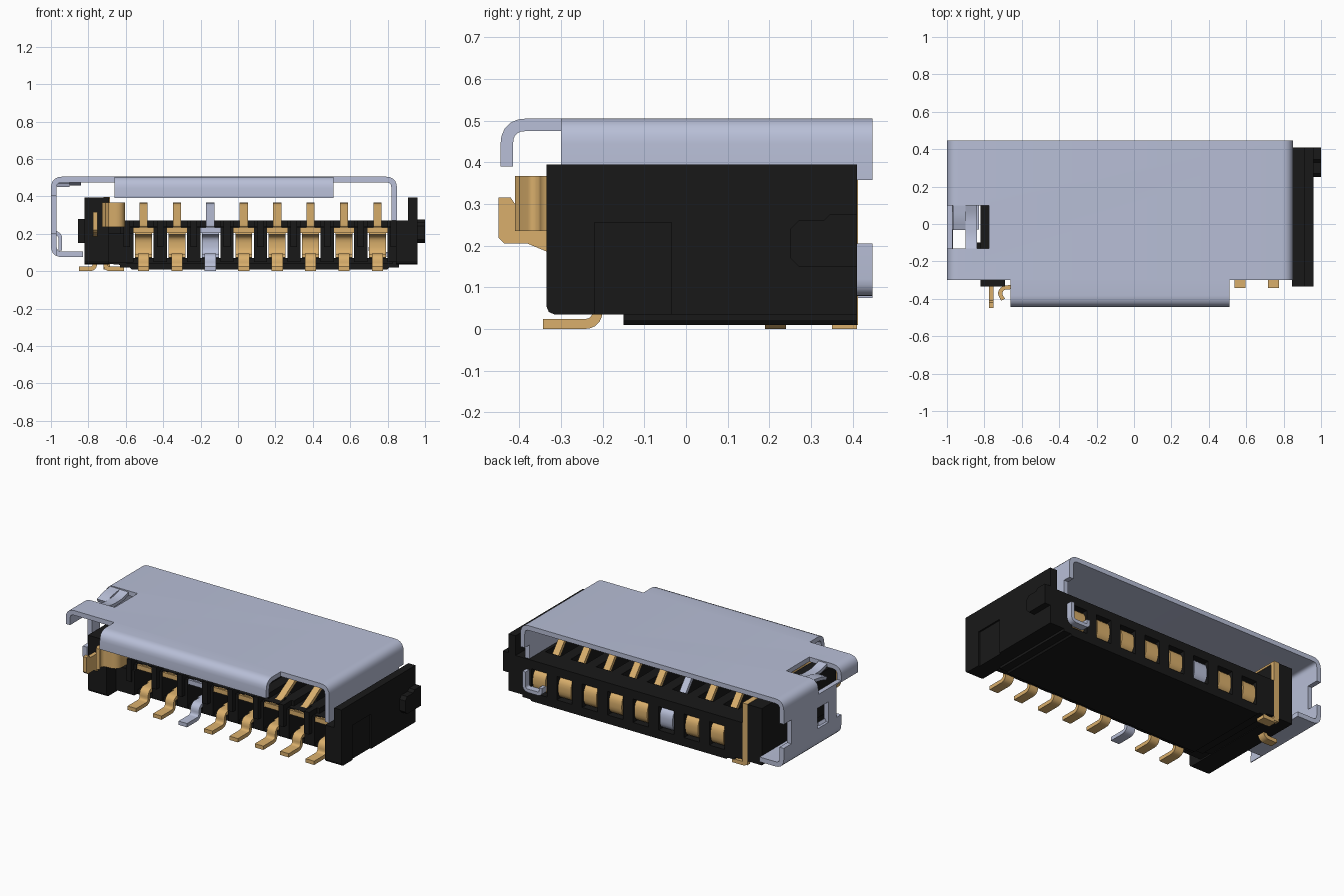
import bpy, bmesh, math
from mathutils import Vector

if "Cube" in bpy.data.objects:
    bpy.data.objects.remove(bpy.data.objects["Cube"], do_unlink=True)


def material(name, rgb):
    m = bpy.data.materials.new(name)
    m.use_nodes = True
    m.diffuse_color = (*rgb, 1)
    bsdf = m.node_tree.nodes["Principled BSDF"]
    bsdf.inputs["Base Color"].default_value = (*rgb, 1)
    bsdf.inputs["Roughness"].default_value = 0.6
    return m


STEEL = material("pale steel", (0.48, 0.52, 0.68))
GOLD = material("gold plating", (0.70, 0.43, 0.15))
BLACK = material("black plastic", (0.0095, 0.0095, 0.0095))


def finish(name, bm, mat):
    bmesh.ops.recalc_face_normals(bm, faces=bm.faces[:])
    mesh = bpy.data.meshes.new(name)
    bm.to_mesh(mesh)
    bm.free()
    ob = bpy.data.objects.new(name, mesh)
    bpy.context.collection.objects.link(ob)
    if mat:
        mesh.materials.append(mat)
    return ob


def prism(name, outline, axis, lo, hi, mat):
    """Extrude a 2D outline along x (outline is y,z), y (x,z) or z (x,y)."""
    def place(p, d):
        return {"x": (d, p[0], p[1]), "y": (p[0], d, p[1]), "z": (p[0], p[1], d)}[axis]
    bm = bmesh.new()
    a = [bm.verts.new(place(p, lo)) for p in outline]
    b = [bm.verts.new(place(p, hi)) for p in outline]
    n = len(a)
    bm.faces.new(a)
    bm.faces.new(b[::-1])
    for i in range(n):
        bm.faces.new((a[i], b[i], b[(i + 1) % n], a[(i + 1) % n]))
    return finish(name, bm, mat)


def box(name, x, y, z, mat):
    return prism(name, [(x[0], y[0]), (x[1], y[0]), (x[1], y[1]), (x[0], y[1])], "z", z[0], z[1], mat)


def fillet(path, r, steps=5):
    """Round the inner corners of an open path."""
    pts = [Vector(p) for p in path]
    out = [pts[0]]
    for a, b, c in zip(pts, pts[1:], pts[2:]):
        d = min(r, (a - b).length * 0.48, (c - b).length * 0.48)
        s, e = b + (a - b).normalized() * d, b + (c - b).normalized() * d
        for i in range(steps + 1):
            t = i / steps
            out.append(s * (1 - t) ** 2 + b * 2 * t * (1 - t) + e * t * t)
    return out + [pts[-1]]


def ribbon(name, path, thick, r, axis, lo, hi, mat):
    """Bent sheet strip of constant thickness following a filleted path."""
    p = fillet(path, r)
    left, right = [], []
    for i, q in enumerate(p):
        t = (p[min(i + 1, len(p) - 1)] - p[max(i - 1, 0)]).normalized()
        n = Vector((-t.y, t.x)) * thick / 2
        left.append(q + n)
        right.append(q - n)
    ob = prism(name, left + right[::-1], axis, lo, hi, mat)
    bpy.context.view_layer.objects.active = ob
    ob.select_set(True)
    bpy.ops.object.shade_smooth_by_angle(angle=math.radians(30))
    ob.select_set(False)
    return ob


def cut(target, name, x, y, z):
    cutter = box(name, x, y, z, None)
    cutter.hide_render = True
    cutter.hide_set(True)
    cutter.display_type = "WIRE"
    mod = target.modifiers.new(name, "BOOLEAN")
    mod.object = cutter
    mod.operation = "DIFFERENCE"
    mod.solver = "EXACT"


# Steel shell: roof, right wall, left wall and its turned-in bottom flange
shell = ribbon("shell", [(-0.83, 0.09), (-0.985, 0.09), (-0.985, 0.49), (0.835, 0.49), (0.835, 0.357)],
               0.03, 0.045, "y", -0.30, 0.447, STEEL)
cut(shell, "roof_window_cutter", (-1.1, -0.775), (-0.13, 0.10), (0.415, 0.6))
cut(shell, "side_notch_cutter", (-1.1, -0.95), (-0.4, -0.08), (0.2, 0.405))
cut(shell, "side_window_cutter", (-1.1, -0.95), (0.0, 0.11), (0.2, 0.33))
cut(shell, "back_notch_cutter", (-1.1, -0.95), (0.37, 0.6), (0.205, 0.357))
cut(shell, "flange_gap_cutter", (-0.968, -0.7), (-0.2, -0.03), (0.0, 0.2))
cut(shell, "flange_front_cutter", (-1.1, -0.7), (-0.4, -0.13), (0.0, 0.3))
box("shell_right_skirt", (0.82, 0.85), (-0.30, 0.40), (0.27, 0.36), STEEL)
ribbon("shell_front_lip", [(-0.29, 0.49), (-0.43, 0.49), (-0.43, 0.39)], 0.03, 0.05, "x", -0.66, 0.51, STEEL)

# Spring fingers in the roof window
ribbon("roof_spring", [(-0.14, 0.49), (-0.07, 0.467), (0.04, 0.467), (0.11, 0.49)], 0.02, 0.04,
       "x", -0.90, -0.84, STEEL)
ribbon("roof_tab", [(-0.03, 0.46), (0.03, 0.48), (0.11, 0.49)], 0.02, 0.03, "x", -0.968, -0.90, STEEL)
ribbon("side_tab", [(-0.98, 0.21), (-0.95, 0.19), (-0.95, 0.11)], 0.02, 0.02, "y", -0.03, 0.07, STEEL)

# Right body wall, stepped and chamfered, with a recessed panel and a latch boss
wall_y = [(-0.335, 0.055), (-0.329, 0.041), (-0.315, 0.035), (0.41, 0.035), (0.41, 0.395), (-0.335, 0.395)]
wall = prism("right_wall", wall_y, "x", 0.91, 0.96, BLACK)
cut(wall, "panel_cutter", (0.95, 1.1), (-0.22, -0.035), (0.0, 0.255))
step = [(-0.335, 0.055), (-0.329, 0.041), (-0.315, 0.035), (0.41, 0.035), (0.41, 0.27), (-0.335, 0.27)]
prism("right_wall_step", step, "x", 0.845, 0.915, BLACK)
boss = [(0.25, 0.17), (0.27, 0.15), (0.41, 0.15), (0.41, 0.275), (0.345, 0.275), (0.33, 0.26), (0.27, 0.26), (0.25, 0.24)]
prism("right_boss", boss, "x", 0.955, 1.0, BLACK)

# Left body wall with its boss
prism("left_wall", wall_y, "x", -0.82, -0.69, BLACK)
box("left_boss", (-0.855, -0.815), (-0.28, -0.10), (0.15, 0.28), BLACK)

# Floor and end blocks of the contact carrier
prism("floor", [(-0.70, 0.04), (-0.59, 0.03), (-0.57, 0.01), (0.80, 0.01), (0.82, 0.035), (0.86, 0.04),
                (0.86, 0.065), (-0.70, 0.065)], "y", -0.15, 0.41, BLACK)
box("left_end_block", (-0.70, -0.56), (-0.24, 0.41), (0.045, 0.20), BLACK)
box("left_end_shelf", (-0.70, -0.56), (-0.10, 0.41), (0.19, 0.27), BLACK)

# Ribs between the contact tunnels, stepped at the front
PITCH, FIRST, COUNT = 0.1786, -0.505, 8
GAP = 0.054
rib = [(-0.22, 0.05), (-0.15, 0.05), (-0.15, 0.02), (0.41, 0.02), (0.41, 0.27), (-0.17, 0.27), (-0.17, 0.235), (-0.22, 0.235)]
for i in range(COUNT + 1):
    x = FIRST + (i - 0.5) * PITCH
    lo = x - PITCH / 2 + GAP
    hi = x + PITCH / 2 - GAP
    prism(f"rib_{i + 1}", rib, "x", lo, 0.86 if i == COUNT else hi, BLACK)
    box(f"rib_tooth_{i + 1}", (x - 0.018, x + 0.018), (-0.25, -0.14), (0.13, 0.27), BLACK)

# Roof bars over the tunnels and the front sill
box("back_bar", (-0.60, 0.83), (0.27, 0.41), (0.215, 0.27), BLACK)
box("front_bar", (-0.60, 0.83), (-0.20, -0.03), (0.203, 0.238), BLACK)
box("front_sill", (-0.60, 0.83), (-0.205, -0.14), (0.04, 0.07), BLACK)

# Contacts: solder foot, tunnel strip with curled back, and raised spring arm
for i in range(COUNT):
    x = FIRST + i * PITCH
    mat = STEEL if i == 2 else GOLD
    n = i + 1
    ribbon(f"contact_foot_{n}", [(-0.343, 0.012), (-0.212, 0.012), (-0.212, 0.082), (-0.10, 0.082)],
           0.024, 0.035, "x", x - 0.03, x + 0.03, mat)
    ribbon(f"contact_curl_{n}", [(-0.13, 0.082), (0.30, 0.075), (0.40, 0.08), (0.40, 0.20), (0.28, 0.205), (0.2, 0.205)],
           0.02, 0.05, "x", x - 0.045, x + 0.045, mat)
    box(f"contact_crossbar_{n}", (x - 0.058, x + 0.058), (-0.215, -0.13), (0.203, 0.232), mat)
    ribbon(f"contact_arm_{n}", [(-0.21, 0.225), (-0.14, 0.225), (0.08, 0.355), (0.15, 0.355), (0.27, 0.21)],
           0.022, 0.06, "x", x - 0.022, x + 0.022, mat)

# Steel hook at the back
ribbon("back_hook", [(0.825, 0.205), (0.825, 0.09), (0.71, 0.09), (0.71, 0.13)], 0.022, 0.03,
       "y", 0.40, 0.447, STEEL)

# Detection switch: upright blade, curled spring, back clip and solder feet
blade = [(-0.45, 0.22), (-0.435, 0.205), (-0.38, 0.205), (-0.32, 0.18), (-0.2, 0.18), (-0.2, 0.30),
         (-0.41, 0.30), (-0.42, 0.315), (-0.45, 0.315)]
prism("switch_blade", blade, "x", -0.775, -0.75, GOLD)
ribbon("switch_spring", [(-0.70, -0.405), (-0.72, -0.37), (-0.70, -0.34), (-0.615, -0.335), (-0.615, -0.18)],
       0.022, 0.04, "z", 0.235, 0.367, GOLD)
box("switch_clip", (-0.72, -0.685), (0.385, 0.413), (0.01, 0.397), GOLD)
box("switch_clip_top", (-0.72, -0.685), (0.25, 0.413), (0.385, 0.397), GOLD)
ribbon("switch_foot_inner", [(-0.61, 0.012), (-0.708, 0.012), (-0.708, 0.06)], 0.024, 0.03, "y", 0.35, 0.41, GOLD)
ribbon("switch_foot_outer", [(-0.85, 0.012), (-0.77, 0.012), (-0.76, 0.06)], 0.024, 0.03, "y", 0.19, 0.24, GOLD)
